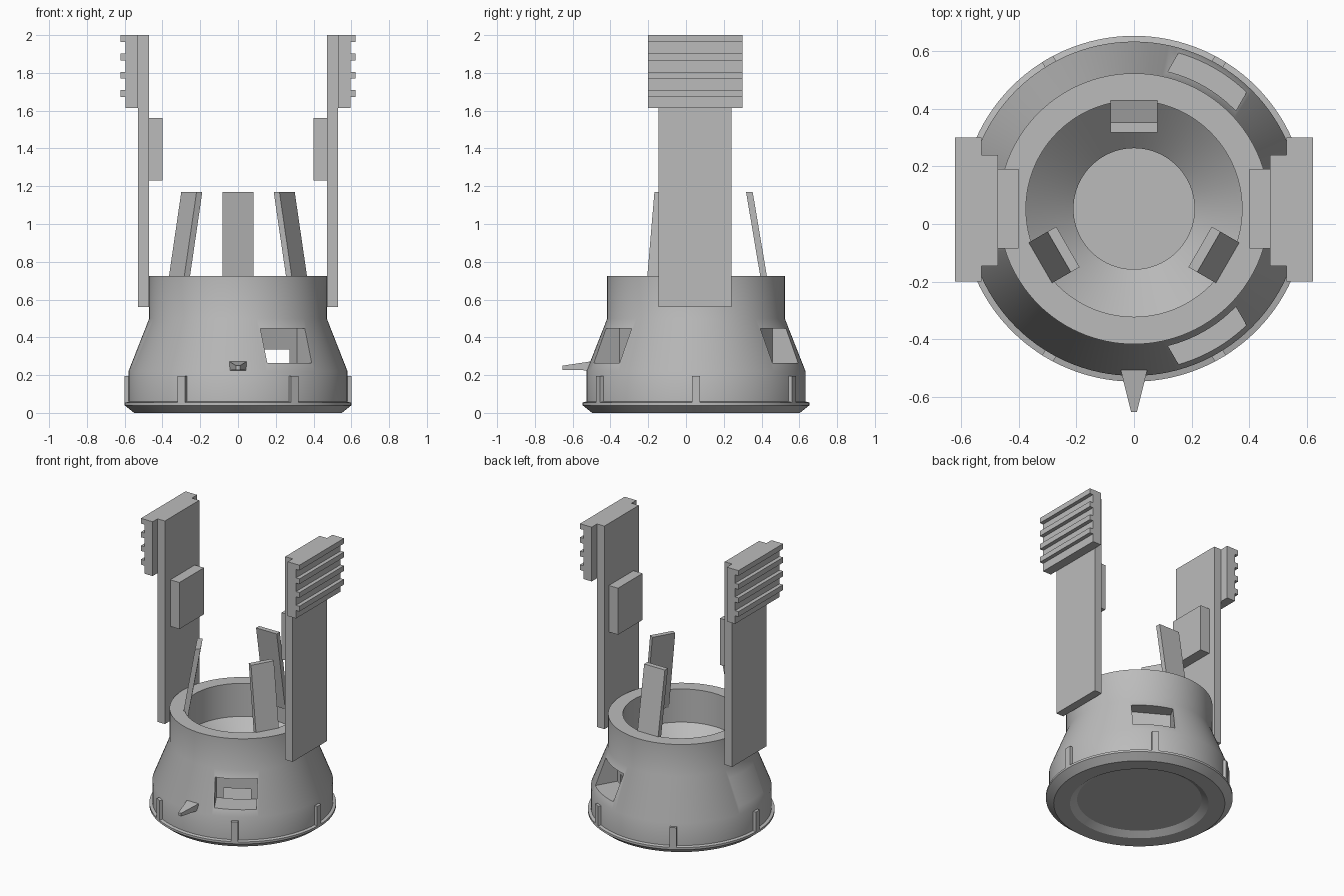
import bpy, bmesh, math
from mathutils import Matrix, Vector

if "Cube" in bpy.data.objects:
    bpy.data.objects.remove(bpy.data.objects["Cube"], do_unlink=True)

grey = bpy.data.materials.new("light_grey")
grey.use_nodes = True
colour = (0.5, 0.5, 0.5, 1)
grey.diffuse_color = colour
grey.node_tree.nodes["Principled BSDF"].inputs["Base Color"].default_value = colour

CENTRE = Vector((0, 0.053, 0))  # axis of the round body


def finish(name, bm):
    bmesh.ops.recalc_face_normals(bm, faces=bm.faces)
    mesh = bpy.data.meshes.new(name)
    bm.to_mesh(mesh)
    bm.free()
    mesh.materials.append(grey)
    obj = bpy.data.objects.new(name, mesh)
    bpy.context.collection.objects.link(obj)
    return obj


def add_box(bm, x, y, z, matrix=Matrix()):
    """Box from (min, max) pairs, moved by a matrix."""
    verts = bmesh.ops.create_cube(bm, size=1)["verts"]
    for v in verts:
        v.co = matrix @ Vector([a + (b - a) * (c + 0.5)
                                for (a, b), c in zip((x, y, z), v.co)])


def around(degrees):
    """Frame whose x axis points outward from the body axis."""
    return Matrix.Translation(CENTRE) @ Matrix.Rotation(math.radians(degrees), 4, "Z")


def prism(name, outline, half_a, half_b, matrix):
    """Extrude an (x, z) outline sideways; half_a, half_b give the width by point."""
    bm = bmesh.new()
    sides = [[bm.verts.new(matrix @ Vector((x, s * w, z)))
              for (x, z), w in zip(outline, (half_a, half_a, half_b, half_b))]
             for s in (-1, 1)]
    for side in sides:
        bm.faces.new(side)
    for i in range(4):
        j = (i + 1) % 4
        bm.faces.new((sides[0][i], sides[0][j], sides[1][j], sides[1][i]))
    return finish(name, bm)


def lathe(name, profile, steps):
    bm = bmesh.new()
    rings = []
    for r, z in profile:
        count = steps if r else 1
        rings.append([bm.verts.new(CENTRE + Vector((
            r * math.cos(math.tau * i / steps), r * math.sin(math.tau * i / steps), z)))
            for i in range(count)])
    for a, b in zip(rings, rings[1:]):
        for i in range(steps):
            j = (i + 1) % steps
            if len(a) == 1:
                bm.faces.new((a[0], b[i], b[j]))
            elif len(b) == 1:
                bm.faces.new((a[i], a[j], b[0]))
            else:
                bm.faces.new((a[i], a[j], b[j], b[i]))
    return finish(name, bm)


# Round body: flanged base, conical shoulder, neck, funnel and lower chamber
body = lathe("body", [
    (0, 0.03), (0.4, 0.03), (0.445, 0), (0.55, 0), (0.6, 0.04), (0.6, 0.055),
    (0.58, 0.06), (0.58, 0.22), (0.47, 0.5), (0.47, 0.725), (0.375, 0.725),
    (0.375, 0.49), (0.21, 0.335), (0.4, 0.335), (0.4, 0.08), (0, 0.08)], 120)

# Three windows cut through the shoulder
bm = bmesh.new()
for angle in (-60, 60, 180):
    add_box(bm, (0.39, 0.75), (-0.136, 0.136), (0.265, 0.448), around(angle))
cutter = finish("window_cutter", bm)
cutter.hide_render = True
cut = body.modifiers.new("windows", "BOOLEAN")
cut.operation = "DIFFERENCE"
cut.solver = "EXACT"
cut.object = cutter
bpy.context.view_layer.objects.active = body
body.select_set(True)
bpy.ops.object.modifier_apply(modifier=cut.name)
bpy.data.objects.remove(cutter, do_unlink=True)
bpy.ops.object.shade_smooth_by_angle(angle=math.radians(30))

# Ribs round the base
bm = bmesh.new()
for i in range(6):
    add_box(bm, (0.56, 0.6), (-0.022, 0.022), (0.055, 0.195), around(60 * i))
finish("base_ribs", bm)

# Tapered pointer on the front
prism("pointer", [(0.56, 0.225), (0.56, 0.272), (0.706, 0.25), (0.706, 0.228)],
      0.046, 0.01, around(-90))

# Leaning fins inside the neck
for name, angle in (("back", 90), ("right", 210), ("left", 330)):
    prism(name + "_fin", [(0.361, 0.6), (0.396, 0.6), (0.3, 1.17), (0.265, 1.17)],
          0.081, 0.081, around(angle))

# Side arms with inner pads and ridged grips
for name, side in (("left", 1), ("right", -1)):
    flip = Matrix.Scale(side, 4, (1, 0, 0))
    bm = bmesh.new()
    add_box(bm, (0.472, 0.53), (-0.145, 0.24), (0.56, 2), flip)
    finish(name + "_arm", bm)
    bm = bmesh.new()
    add_box(bm, (0.4, 0.472), (-0.085, 0.19), (1.23, 1.56), flip)
    finish(name + "_pad", bm)
    bm = bmesh.new()
    add_box(bm, (0.53, 0.595), (-0.2, 0.3), (1.615, 2), flip)
    for i in range(4):
        top = 2 - 0.097 * i
        add_box(bm, (0.595, 0.622), (-0.2, 0.3), (top - 0.037, top), flip)
    finish(name + "_grip", bm)
